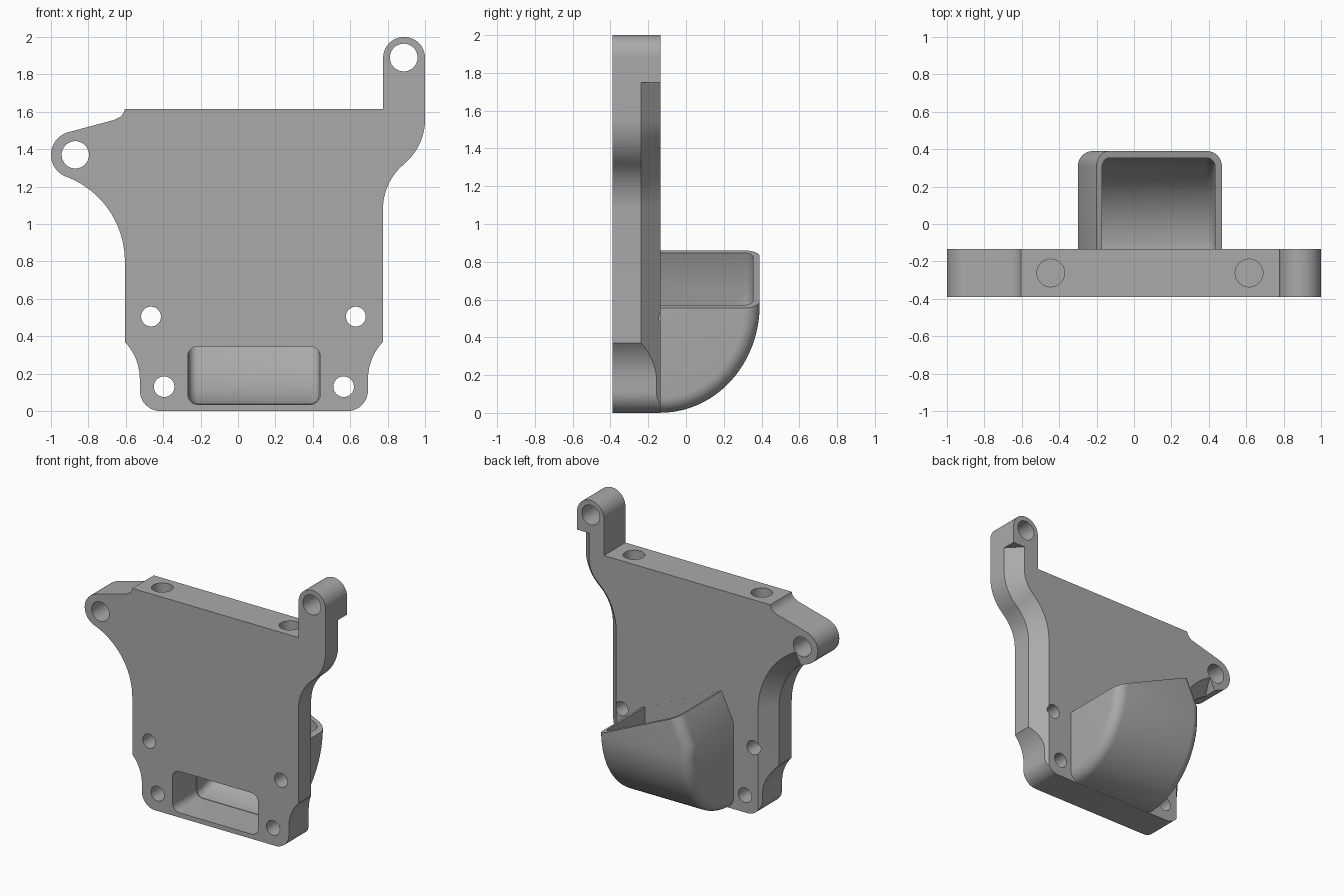
import bpy, bmesh, math
from mathutils import Vector

if "Cube" in bpy.data.objects:
    bpy.data.objects.remove(bpy.data.objects["Cube"])

FRONT, BACK = -0.39, -0.135      # plate depth range
MID = 0.085                      # centre line of the plate body


def make(name, bm):
    bmesh.ops.recalc_face_normals(bm, faces=bm.faces)
    me = bpy.data.meshes.new(name)
    bm.to_mesh(me)
    bm.free()
    ob = bpy.data.objects.new(name, me)
    bpy.context.collection.objects.link(ob)
    return ob


def loft(name, rings, split=None):
    """Skin closed rings; caps may be split in two at given indices."""
    bm = bmesh.new()
    vs = [[bm.verts.new(p) for p in r] for r in rings]
    n = len(vs[0])
    for a, b in zip(vs, vs[1:]):
        for i in range(n):
            j = (i + 1) % n
            bm.faces.new((a[i], a[j], b[j], b[i]))
    for cap in (vs[0], vs[-1]):
        if split:
            i, j = split
            bm.faces.new(cap[i:j + 1])
            bm.faces.new(cap[:i + 1] + cap[j:])
        else:
            bm.faces.new(cap)
    return make(name, bm)


def prism(name, pts, y0, y1):
    return loft(name, [[(x, y, z) for x, z in pts] for y in (y0, y1)])


def arc(cx, cz, r, a0, a1, n=16):
    return [(cx + r * math.cos(t), cz + r * math.sin(t))
            for t in (math.radians(a0 + (a1 - a0) * i / n) for i in range(n + 1))]


def boolean(target, tool, op='DIFFERENCE'):
    m = target.modifiers.new("bool", 'BOOLEAN')
    m.object, m.operation, m.solver = tool, op, 'EXACT'
    bpy.context.view_layer.objects.active = target
    bpy.ops.object.modifier_apply(modifier=m.name)
    bpy.data.objects.remove(tool)


# Plate outline, counter-clockwise seen from the front
foot_r = arc(0.985, 0.17, 0.29, 180, 136.4, 10)
foot_l = [(2 * MID - x, z) for x, z in reversed(foot_r)]
s_curve = arc(1.087, 1.08, 0.312, 180, 129.7) + arc(0.688, 1.56, 0.312, -50.3, 0)[1:]
ear_sweep = arc(-1.089, 0.80, 0.484, 69.4, 0, 24)
outline = (arc(0.585, 0.11, 0.11, -90, 0, 10) + foot_r + s_curve
           + arc(0.888, 1.888, 0.112, 0, 180, 24)
           + [(0.776, 1.615), (-0.605, 1.615), (-0.612, 1.592), (-0.63, 1.572), (-0.66, 1.557)]
           + arc(-0.875, 1.37, 0.125, 105, 249.4, 24) + ear_sweep[1:]
           + foot_l + arc(-0.415, 0.11, 0.11, 180, 270, 10))
bracket = prism("mounting_bracket", outline, FRONT, BACK)


# Chamfers along both rear side edges
def chamfer(path, side):
    rings = []
    for i, p in enumerate(path):
        a, b = path[max(i - 1, 0)], path[min(i + 1, len(path) - 1)]
        t = Vector((b[0] - a[0], b[1] - a[1])).normalized()
        nx, nz = t.y * side, -t.x * side          # outward normal
        rings.append([(p[0] + nx * o, y, p[1] + nz * o)
                      for o, y in ((-0.115, -0.12), (0.02, -0.12), (0.02, -0.26))])
    boolean(bracket, loft("chamfer_cutter", rings))


chamfer([(0.775, -0.1)] + s_curve + [(1.0, 1.75)], 1)
chamfer([(-0.605, -0.1)] + arc(-1.089, 0.80, 0.484, 0, 62, 20), -1)


# Curved duct body: side profile lofted along x with rounded side edges
def duct(name, inset, front, r):
    x0, x1 = MID - 0.385 + inset, MID + 0.385 - inset
    steps = [(r * (1 - math.cos(k * math.pi / 16)), r * (1 - math.sin(k * math.pi / 16)))
             for k in range(9)]
    stations = [(x0 + d, s) for d, s in steps] + [(x1 - d, s) for d, s in reversed(steps)]
    rings, n = [], 24
    for x, s in stations:
        a, b = 0.525 - inset - s, 0.57 - inset - s
        prof = [(BACK + a * math.sin(t), 0.571 - b * math.cos(t))
                for t in (math.pi / 2 * k / n for k in range(n + 1))]
        y = prof[-1][0]
        prof += [(y, 0.65), (y, 1.0), (front, 1.0), (front, 0.65)]
        if front < BACK - 0.01:
            prof.append((front, prof[0][1]))
        else:
            prof[0] = (front, prof[0][1])
        # upper part leans sideways
        rings.append([(x + max(0, z - 0.65) * 0.476, yy, z) for yy, z in prof])
    return loft(name, rings, (n + 1, n + 4))


scoop = duct("scoop", 0.0, -0.2, 0.08)
rim = prism("rim_cutter", [(0.91, 0.355), (-0.86, 1.16), (-0.86, 2), (0.91, 2)], -0.5, 1)
boolean(scoop, rim)
boolean(bracket, scoop, 'UNION')
boolean(bracket, duct("duct_cutter", 0.036, BACK + 0.0005, 0.05))

# Front window into the duct
wr = 0.055
window = (arc(0.385, 0.09, wr, -90, 0, 8) + arc(0.385, 0.29, wr, 0, 90, 8)
          + arc(-0.215, 0.29, wr, 90, 180, 8) + arc(-0.215, 0.09, wr, 180, 270, 8))
boolean(bracket, prism("window_cutter", window, -0.5, -0.11))

# Through holes
for x, z, r in ((-0.87, 1.37, 0.073), (0.886, 1.89, 0.074), (-0.465, 0.505, 0.053),
                (0.63, 0.505, 0.053), (-0.395, 0.13, 0.055), (0.565, 0.13, 0.055)):
    boolean(bracket, prism("hole_cutter", arc(x, z, r, 0, 352.5, 47), -0.5, 0.0 if r > 0.06 else -0.1))

# Blind holes in the top edge
for x in (MID - 0.53, MID + 0.53):
    rings = [[(px, py, z) for px, py in arc(x, -0.262, 0.074, 0, 352.5, 47)] for z in (1.3, 1.8)]
    boolean(bracket, loft("top_hole_cutter", rings))

# Single grey finish
grey = bpy.data.materials.new("grey")
grey.diffuse_color = (0.4, 0.4, 0.4, 1)
grey.use_nodes = True
grey.node_tree.nodes["Principled BSDF"].inputs["Base Color"].default_value = grey.diffuse_color
bracket.data.materials.clear()
bracket.data.materials.append(grey)
for p in bracket.data.polygons:
    p.material_index = 0
bpy.ops.object.select_all(action='DESELECT')
bracket.select_set(True)
bpy.context.view_layer.objects.active = bracket
bpy.ops.object.shade_smooth_by_angle(angle=math.radians(30))
